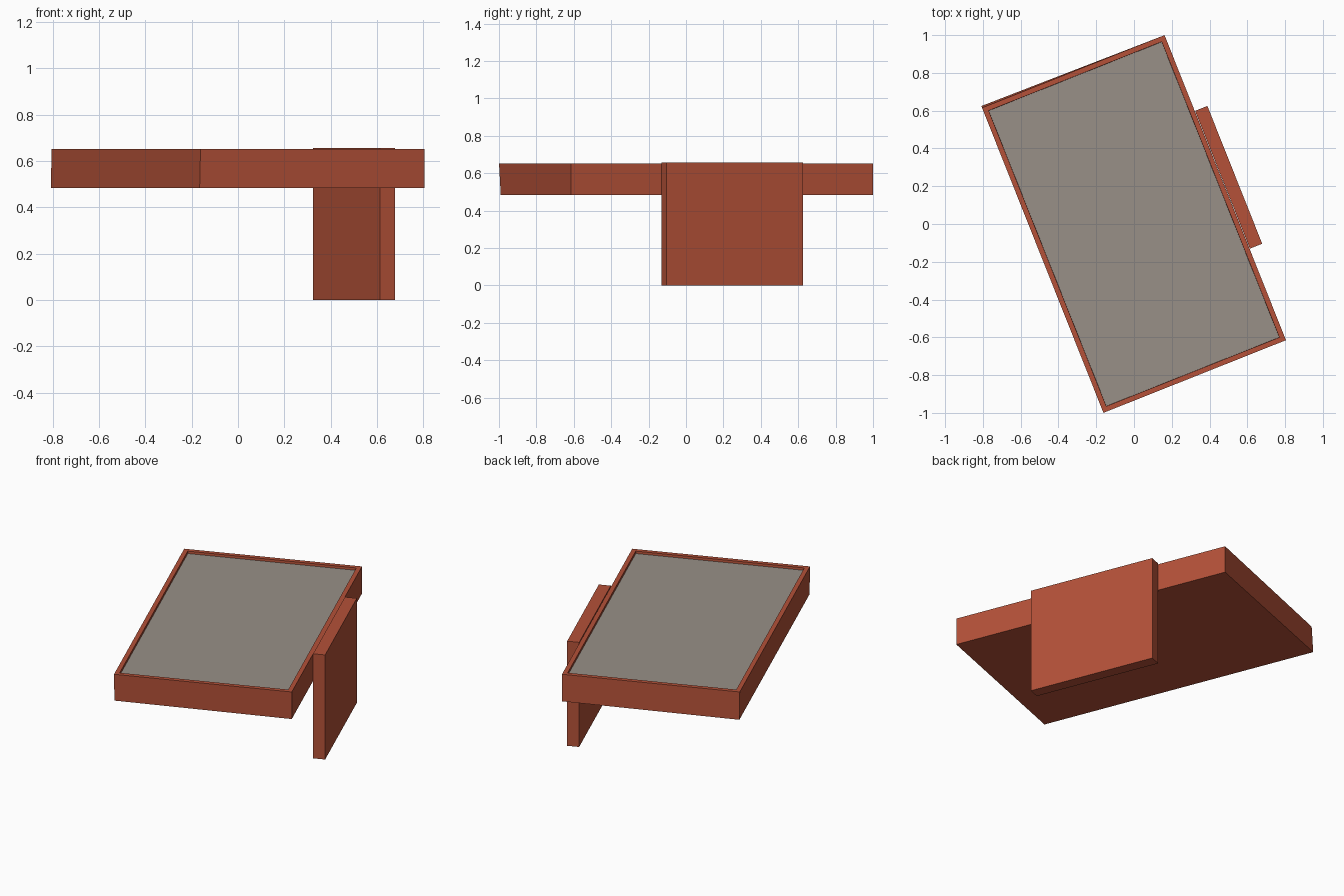
import bpy, bmesh, math
from mathutils import Matrix, Vector

if "Cube" in bpy.data.objects:
    bpy.data.objects.remove(bpy.data.objects["Cube"])

TURN = Matrix.Rotation(math.radians(21.7), 4, 'Z')


def material(name, colour):
    m = bpy.data.materials.new(name)
    m.diffuse_color = (*colour, 1)
    m.use_nodes = True
    m.node_tree.nodes["Principled BSDF"].inputs["Base Color"].default_value = m.diffuse_color
    return m


red = material("brick red", (0.46, 0.083, 0.040))
grey = material("warm grey", (0.315, 0.28, 0.245))


def box(bm, x0, x1, y0, y1, z0, z1):
    bmesh.ops.create_cube(bm, size=1)
    for v in bm.verts:
        v.co = Vector((x1 if v.co.x > 0 else x0,
                       y1 if v.co.y > 0 else y0,
                       z1 if v.co.z > 0 else z0))


def finish(bm, name, mats):
    bmesh.ops.recalc_face_normals(bm, faces=bm.faces)
    bm.transform(TURN)
    me = bpy.data.meshes.new(name)
    bm.to_mesh(me)
    bm.free()
    for m in mats:
        me.materials.append(m)
    ob = bpy.data.objects.new(name, me)
    bpy.context.collection.objects.link(ob)
    return ob


# Shallow tray: red rim around a slightly sunken grey floor
bm = bmesh.new()
box(bm, -0.52, 0.52, -0.869, 0.869, 0.483, 0.653)
for v in bm.verts:
    # bottom left edge is slightly skewed
    if v.co.x < 0 and v.co.z < 0.5:
        v.co.y += 0.01
bm.normal_update()
top = max(bm.faces, key=lambda f: f.calc_center_median().z)
bmesh.ops.inset_region(bm, faces=[top], thickness=0.038)
bmesh.ops.inset_region(bm, faces=[top], thickness=0.001)
bmesh.ops.translate(bm, verts=top.verts, vec=(0, 0, -0.015))
top.material_index = 1
finish(bm, "tray", [red, grey])

# Upright panel fixed to the right side of the tray
bm = bmesh.new()
box(bm, 0.522, 0.592, -0.348, 0.437, 0.0, 0.657)
finish(bm, "side_panel", [red])
